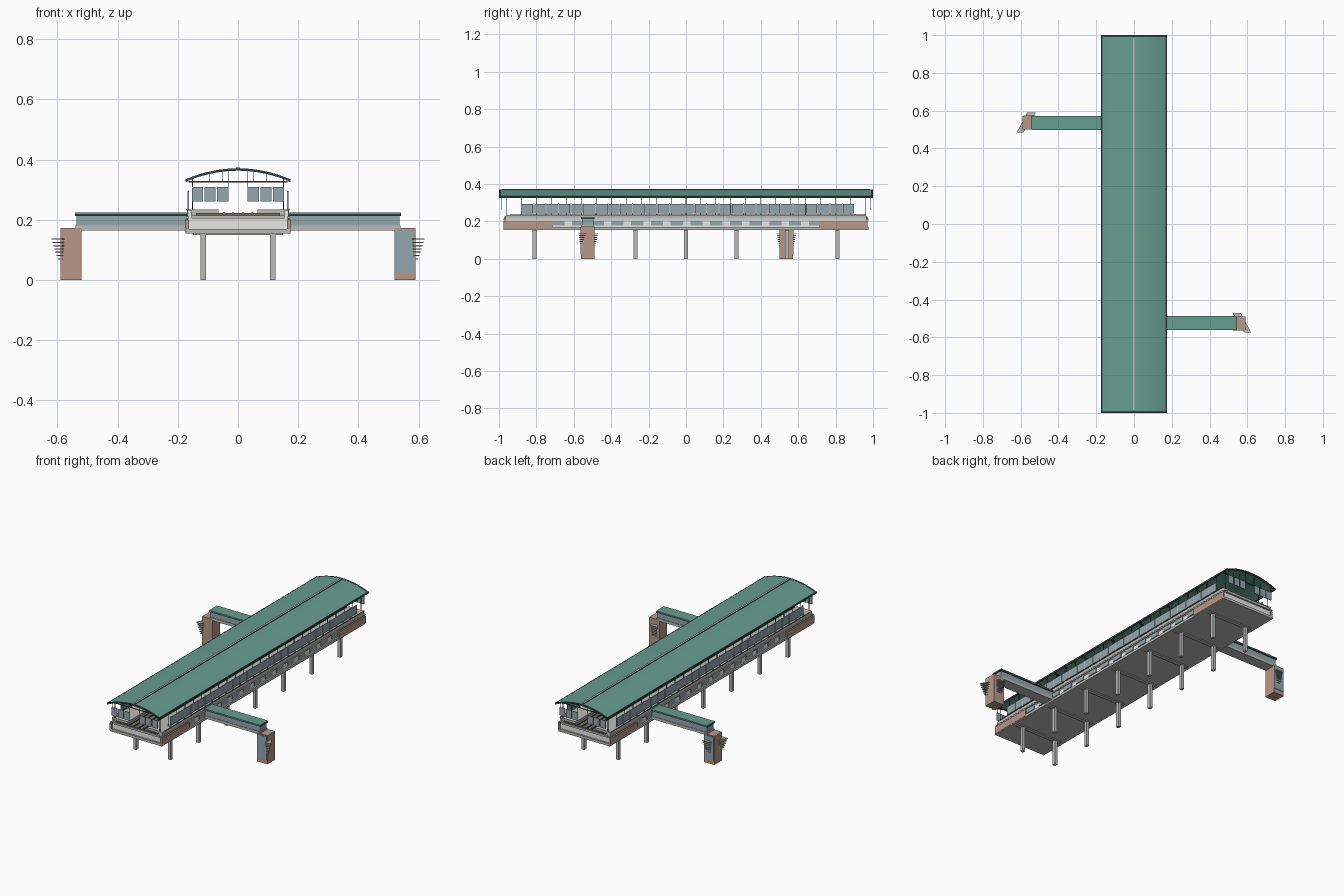
import bpy, bmesh

if "Cube" in bpy.data.objects:
    bpy.data.objects.remove(bpy.data.objects["Cube"])

def material(name, rgb):
    m = bpy.data.materials.new(name)
    m.diffuse_color = (*rgb, 1)
    m.use_nodes = True
    m.node_tree.nodes["Principled BSDF"].inputs["Base Color"].default_value = m.diffuse_color
    return m

GREEN = material("green_roofing", (0.135, 0.34, 0.285))
BRICK = material("brick", (0.48, 0.31, 0.25))
GLASS = material("glass", (0.29, 0.39, 0.43))
GREY = material("concrete", (0.50, 0.50, 0.49))
WHITE = material("white_panel", (0.80, 0.80, 0.79))
DARK = material("dark_metal", (0.035, 0.06, 0.06))
BROWN = material("track_ballast", (0.19, 0.15, 0.13))

def make(name, bm, mat):
    bmesh.ops.recalc_face_normals(bm, faces=bm.faces)
    me = bpy.data.meshes.new(name)
    bm.to_mesh(me)
    bm.free()
    me.materials.append(mat)
    ob = bpy.data.objects.new(name, me)
    bpy.context.collection.objects.link(ob)
    return ob

def boxes(name, mat, spans):
    """One object made of boxes, each given as (x0, x1, y0, y1, z0, z1)."""
    bm = bmesh.new()
    for x0, x1, y0, y1, z0, z1 in spans:
        vs = bmesh.ops.create_cube(bm, size=1)["verts"]
        for v in vs:
            v.co = (x0 if v.co.x < 0 else x1,
                    y0 if v.co.y < 0 else y1,
                    z0 if v.co.z < 0 else z1)
    return make(name, bm, mat)

def prism(name, mat, layers):
    """Closed loft through equal-length rings of points."""
    bm = bmesh.new()
    rings = [[bm.verts.new(p) for p in ring] for ring in layers]
    n = len(rings[0])
    for a, b in zip(rings, rings[1:]):
        for i in range(n):
            j = (i + 1) % n
            bm.faces.new((a[i], a[j], b[j], b[i]))
    bm.faces.new(rings[0])
    bm.faces.new(rings[-1])
    return make(name, bm, mat)

def both(x0, x1, *rest):
    """A span and its mirror across x = 0."""
    return [(x0, x1, *rest), (-x1, -x0, *rest)]

def arc_z(x):
    return 0.37 - 0.035 * (x / 0.17) ** 2

def arch(name, mat, half, y0, y1, top, thick, steps=16):
    xs = [-half + 2 * half * i / steps for i in range(steps + 1)]
    ring = [(x, arc_z(x) + top) for x in xs] + [(x, arc_z(x) + top - thick) for x in reversed(xs)]
    ob = prism(name, mat, [[(x, y, z) for x, z in ring] for y in (y0, y1)])
    for p in ob.data.polygons:
        p.use_smooth = abs(p.normal.y) < 0.5 and abs(p.normal.z) > 0.5
    return ob

# Vaulted roof with dark edges, ridge and seams
arch("roof", GREEN, 0.17, -0.99, 0.99, 0, 0.006)
for s in (-1, 1):
    arch("roof_end_trim", DARK, 0.172, min(s * 0.99, s), max(s * 0.99, s), 0.001, 0.008)
boxes("eave_trim", DARK, both(0.168, 0.174, -1, 1, 0.326, 0.336))
boxes("ridge_cap", GREY, [(-0.004, 0.004, -0.985, 0.985, 0.365, 0.374)])
boxes("ridge_edges", DARK, both(0.004, 0.006, -0.985, 0.985, 0.365, 0.374))

# Roof trusses and posts
posts, ties = [], []
for i in range(25):
    y = -0.96 + i * 0.08
    posts += both(0.149, 0.152, y - 0.0015, y + 0.0015, 0.232, 0.338)
    if i % 3 == 0:
        ties.append((-0.165, 0.165, y - 0.002, y + 0.002, 0.324, 0.328))
        for x in (0.05, 0.095):
            ties += both(x, x + 0.002, y - 0.001, y + 0.001, 0.327, arc_z(x) - 0.003)
boxes("roof_posts", DARK, posts)
boxes("roof_ties", DARK, ties)

# Windscreen panes along the platforms and at both ends
panes, frames = [], []
for i in range(27):
    y = -0.88 + i * 0.066
    panes += both(0.163, 0.167, y + 0.003, y + 0.063, 0.243, 0.293)
    frames += both(0.162, 0.168, y - 0.002, y + 0.002, 0.232, 0.296)
boxes("side_panes", GLASS, panes)
boxes("side_pane_posts", GREY, frames)
end_panes = []
for s in (-1, 1):
    for i in range(3):
        x = 0.032 + i * 0.042
        end_panes += both(x, x + 0.037, s * 0.985 - 0.002, s * 0.985 + 0.002, 0.26, 0.309)
boxes("end_panes", GLASS, end_panes)
boxes("end_pane_hangers", DARK,
      [b for s in (-1, 1) for x in (0.032, 0.15)
       for b in both(x, x + 0.002, s * 0.985 - 0.001, s * 0.985 + 0.001, 0.26, arc_z(x) - 0.003)])

# Platforms, track bed and rails
boxes("platforms", GREY, both(0.065, 0.17, -0.96, 0.96, 0.215, 0.234))
boxes("platform_edge", DARK, both(0.168, 0.172, -0.94, 0.96, 0.232, 0.236))
boxes("track_slab", GREY, [(-0.155, 0.155, -0.975, 0.975, 0.204, 0.215)])
boxes("track_bed", BROWN, [(-0.14, 0.14, -0.97, 0.97, 0.214, 0.222)])
boxes("rails", DARK, both(0.015, 0.019, -0.97, 0.97, 0.22, 0.226)
      + both(0.045, 0.049, -0.97, 0.97, 0.22, 0.226))

# Concourse below the platforms
boxes("concourse_floor", GREY, [(-0.174, 0.174, -0.975, 0.975, 0.155, 0.17)])
boxes("concourse_walls", WHITE, [(-0.165, 0.165, -0.965, 0.965, 0.168, 0.206)]
      + both(0.155, 0.168, -0.965, 0.965, 0.2, 0.23))
boxes("concourse_ledge", GREY, both(0.163, 0.173, -0.975, 0.975, 0.205, 0.211))
boxes("brick_parapets", BRICK,
      [b for y0, y1 in ((-0.975, -0.715), (0.715, 0.97))
       for b in both(0.163, 0.176, y0, y1, 0.16, 0.201)])
boxes("concourse_windows", GLASS,
      [b for i in range(14) for b in
       both(0.163, 0.169, -0.715 + i * 0.1055, -0.65 + i * 0.1055, 0.178, 0.203)])

# Supporting columns and crossbeams
columns, beams = [], []
for i in range(-3, 4):
    y = i * 0.27
    columns += both(0.106, 0.124, y - 0.01, y + 0.01, 0, 0.157)
    beams.append((-0.15, 0.15, y - 0.012, y + 0.012, 0.149, 0.157))
boxes("columns", GREY, columns)
boxes("crossbeams", GREY, beams)

# Footbridges, each with an entrance tower
for s, yc, side in ((1, -0.525, "right"), (-1, 0.535, "left")):
    def span(x0, x1, dy0, dy1, z0, z1):
        return (min(s * x0, s * x1), max(s * x0, s * x1), yc + dy0, yc + dy1, z0, z1)
    boxes(side + "_bridge_floor", GREY, [span(0.165, 0.54, -0.034, 0.034, 0.165, 0.181)])
    boxes(side + "_bridge_glass", GLASS, [span(0.165, 0.536, -0.031, 0.031, 0.181, 0.213)])
    boxes(side + "_bridge_eave", DARK, [span(0.165, 0.542, -0.036, 0.036, 0.213, 0.219)])
    boxes(side + "_bridge_roof", GREEN, [span(0.165, 0.541, -0.037, 0.037, 0.219, 0.224)])
    boxes(side + "_tower", BRICK, [span(0.52, 0.59, -0.036, 0.036, 0, 0.173)])
    # Glazed tower face points away from the main building's middle
    f = -0.036 * s
    boxes(side + "_tower_glass", GLASS,
          [span(0.522, 0.586, f - 0.003, f + 0.003, 0.025, 0.167)])
    # Stacked slanting louvres that shrink downward
    for i in range(7):
        z, k = 0.138 - i * 0.011, 1 - i * 0.12
        pts = [(0.545 - 0.025 * k, 0.036 + 0.019 * k), (0.565, 0.036 + 0.019 * k),
               (0.59 + 0.03 * k, -0.036 - 0.014 * k), (0.585, -0.036 - 0.014 * k)]
        prism(side + "_tower_louvre", GREY,
              [[(s * x, yc + y, h) for x, y in pts] for h in (z - 0.004, z)])
